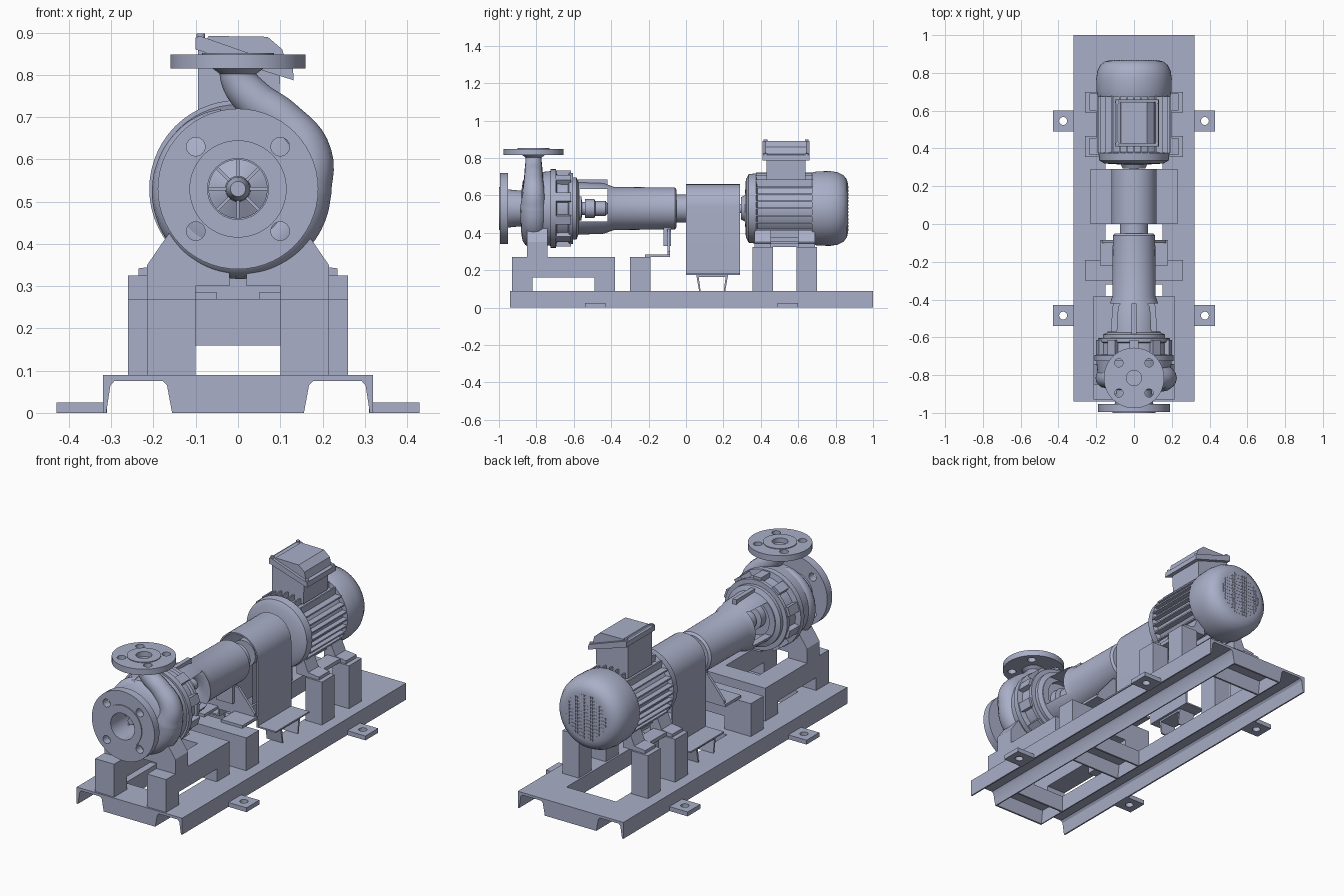
import bpy, bmesh
from math import cos, sin, pi, radians, sqrt
from mathutils import Matrix, Vector

default_cube = bpy.data.objects.get("Cube")
if default_cube:
    bpy.data.objects.remove(default_cube, do_unlink=True)

steel = bpy.data.materials.new("blue_grey_steel")
steel.use_nodes = True
steel.diffuse_color = (.40, .43, .58, 1)
steel.node_tree.nodes["Principled BSDF"].inputs["Base Color"].default_value = steel.diffuse_color

AXIS = .53  # height of the shaft line


def place(name, mesh):
    """Link a mesh as a named, shaded, coloured object."""
    mesh.materials.clear()
    mesh.materials.append(steel)
    mesh.polygons.foreach_set("use_smooth", [True] * len(mesh.polygons))
    mesh.set_sharp_from_angle(angle=radians(32))
    obj = bpy.data.objects.new(name, mesh)
    bpy.context.scene.collection.objects.link(obj)
    return obj


def finish(name, bm):
    bmesh.ops.remove_doubles(bm, verts=bm.verts[:], dist=.00001)
    bmesh.ops.recalc_face_normals(bm, faces=bm.faces[:])
    mesh = bpy.data.meshes.new(name)
    bm.to_mesh(mesh)
    bm.free()
    return place(name, mesh)


def add_box(bm, x, y, z, turn=Matrix()):
    """Add a box given its (low, high) range on every axis."""
    middle = Vector([(a + b) / 2 for a, b in (x, y, z)])
    size = [b - a for a, b in (x, y, z)]
    matrix = turn @ Matrix.Translation(middle) @ Matrix.Diagonal((*size, 1))
    bmesh.ops.create_cube(bm, size=1, matrix=matrix)


def box(name, x, y, z, mirror=False):
    bm = bmesh.new()
    add_box(bm, x, y, z)
    if mirror:
        add_box(bm, (-x[1], -x[0]), y, z)
    return finish(name, bm)


def prism(name, points, axis, low, high, mirror=False):
    """Extrude an outline along x or y, optionally mirrored across x."""
    bm = bmesh.new()
    for side in ((1, -1) if mirror else (1,)):
        def spot(p, d):
            v = (d, p[0], p[1]) if axis == "x" else (p[0], d, p[1])
            return bm.verts.new((v[0] * side, v[1], v[2]))
        face = bm.faces.new([spot(p, low) for p in points])
        shift = (side * (high - low), 0, 0) if axis == "x" else (0, high - low, 0)
        top = bmesh.ops.extrude_face_region(bm, geom=[face])["geom"]
        moved = [v for v in top if isinstance(v, bmesh.types.BMVert)]
        bmesh.ops.translate(bm, verts=moved, vec=shift)
        if not face.is_valid:
            continue
    return finish(name, bm)


def lathe(name, profile, closed=False, upright=None):
    """Spin (radius, position) points round the shaft, or round a vertical axis."""
    bm = bmesh.new()
    if upright:
        centre, axis = Vector((*upright, 0)), (0, 0, 1)
        verts = [bm.verts.new(centre + Vector((r, 0, p))) for r, p in profile]
    else:
        centre, axis = Vector((0, 0, AXIS)), (0, 1, 0)
        verts = [bm.verts.new((r, p, AXIS)) for r, p in profile]
    edges = [bm.edges.new(pair) for pair in zip(verts, verts[1:])]
    if closed:
        edges.append(bm.edges.new((verts[-1], verts[0])))
    bmesh.ops.spin(bm, geom=verts + edges, cent=centre, axis=axis, angle=2 * pi, steps=56)
    return finish(name, bm)


def add_rod(bm, centre, radius, length, axis):
    turn = {"x": Matrix.Rotation(pi / 2, 4, "Y"), "y": Matrix.Rotation(pi / 2, 4, "X"), "z": Matrix()}[axis]
    bmesh.ops.create_cone(bm, cap_ends=True, segments=24, radius1=radius, radius2=radius,
                          depth=length, matrix=Matrix.Translation(centre) @ turn)


def carve(obj, bm):
    """Cut the cutter geometry out of an object and bake the result."""
    cutter = finish("cutter", bm)
    cutter.hide_render = True
    mod = obj.modifiers.new("holes", "BOOLEAN")
    mod.object, mod.operation, mod.solver = cutter, "DIFFERENCE", "EXACT"
    graph = bpy.context.evaluated_depsgraph_get()
    baked = bpy.data.meshes.new_from_object(obj.evaluated_get(graph))
    name = obj.name
    bpy.data.objects.remove(obj)
    bpy.data.objects.remove(cutter)
    place(name, baked)


# Base frame: two long channels, cross channels and anchor lugs
prism("base_channel", [(.32, 0), (.32, .09), (.15, .09), (.15, 0), (.156, 0), (.168, .065), (.178, .076),
                       (.292, .076), (.302, .065), (.312, 0)], "y", -.94, 1, mirror=True)
for label, start in (("front", -.94), ("middle", -.32), ("rear", .82)):
    w = .18
    outline = [(0, 0), (0, .09), (w, .09), (w, 0), (w - .01, 0), (w - .02, .075), (.02, .075), (.01, 0)]
    prism(label + "_cross_channel", [(start + y, z) for y, z in outline], "x", -.155, .155)
for y in (-.485, .545):
    lugs = box("anchor_lug", (.31, .43), (y - .055, y + .055), (0, .024), mirror=True)
    bm = bmesh.new()
    for x in (-.375, .375):
        add_rod(bm, (x, y, 0), .021, .1, "z")
    carve(lugs, bm)

# Pump stand: bridge shaped side beams and a rear tie
prism("pump_stand_beam", [(-.93, .09), (-.93, .27), (-.38, .27), (-.38, .09), (-.49, .09), (-.49, .16),
                          (-.82, .16), (-.82, .09)], "x", .1, .215, mirror=True)
box("pump_stand_tie", (-.1, .1), (-.49, -.38), (.16, .27))
portal = [(-.26, .09), (-.26, .27), (.26, .27), (.26, .09), (.1, .09), (.1, .16), (-.1, .16), (-.1, .09)]
prism("bearing_stand", portal, "y", -.3, -.19)

# Motor stands and feet
for y in (.355, .59):
    box("motor_stand", (.16, .26), (y, y + .11), (.09, .325), mirror=True)
    prism("motor_foot", [(.1, .325), (.235, .325), (.235, .342), (.17, .35), (.14, .42), (.1, .42)],
          "y", y + .01, y + .1, mirror=True)
box("motor_foot_rail", (.12, .2), (.37, .69), (.325, .345), mirror=True)

# Coupling guard: thin arched hood with side wings on small channel legs
arch = lambda r: [(r * cos(pi * i / 20), .54 + r * sin(pi * i / 20)) for i in range(21)]
hood = [(.12, .178)] + arch(.12) + [(-.12, .178), (-.112, .178)] + arch(.112)[::-1] + [(.112, .178)]
prism("coupling_guard", hood, "y", 0, .29)
box("guard_wing", (.112, .23), (0, .29), (.174, .182), mirror=True)
prism("guard_leg", [(.07, .09), (.055, .174), (.225, .174), (.21, .09), (.202, .09), (.212, .164),
                    (.068, .164), (.078, .09)], "x", .125, .22, mirror=True)

# Pump casing with suction flange
casing = lathe("pump_casing", [(.072, -1), (.115, -1), (.115, -.995), (.19, -.995), (.19, -.952), (.102, -.952),
                               (.095, -.88), (.15, -.872), (.188, -.84), (.2, -.72), (.072, -.72)], closed=True)
bm = bmesh.new()
for sx in (-.1, .1):
    for sz in (-.1, .1):
        add_rod(bm, (sx, -.98, AXIS + sz), .022, .12, "y")
carve(casing, bm)

# Spiral volute rising into the discharge neck
path = [(.15 * cos(radians(a)), AXIS + .15 * sin(radians(a)), .045 + .027 * (a - 100) / 260)
        for a in range(100, 361, 20)]
path += [(.162, .61, .06), (.105, .69, .051), (.035, .745, .047), (.002, .79, .043), (0, .825, .043)]
curve = bpy.data.curves.new("volute_path", "CURVE")
curve.dimensions, curve.bevel_depth, curve.bevel_resolution = "3D", 1, 6
curve.resolution_u, curve.use_fill_caps = 6, True
spline = curve.splines.new("BEZIER")
spline.bezier_points.add(len(path) - 1)
for point, (x, z, r) in zip(spline.bezier_points, path):
    point.co, point.radius = (x, -.815, z), r
    point.handle_left_type = point.handle_right_type = "AUTO"
helper = bpy.data.objects.new("volute_path", curve)
bpy.context.scene.collection.objects.link(helper)
volute = bpy.data.meshes.new_from_object(helper.evaluated_get(bpy.context.evaluated_depsgraph_get()))
bpy.data.objects.remove(helper)
place("volute", volute)

# Discharge flange
flange = lathe("discharge_flange", [(.04, .8), (.06, .815), (.16, .815), (.16, .848), (.085, .848), (.085, .852),
                                    (.04, .852)], closed=True, upright=(0, -.815))
bm = bmesh.new()
for sx in (-.08, .08):
    for sy in (-.08, .08):
        add_rod(bm, (sx, -.815 + sy, .83), .022, .1, "z")
carve(flange, bm)

# Impeller seen through the suction eye
lathe("impeller_hub", [(0, -.93), (.018, -.93), (.028, -.9), (.03, -.86), (.07, -.84), (.07, -.82), (0, -.82)])
bm = bmesh.new()
for i in range(8):
    turn = Matrix.Translation((0, 0, AXIS)) @ Matrix.Rotation(i * pi / 4, 4, "Y")
    add_box(bm, (.02, .07), (-.88, -.83), (-.004, .004), turn)
finish("impeller_vanes", bm)

# Pump feet
prism("pump_foot", [(.1, .27), (.215, .27), (.215, .35), (.16, .43), (.09, .4), (.02, .36), (.02, .3), (.1, .3)],
      "y", -.85, -.74, mirror=True)

# Ribbed casing cover
lathe("casing_cover", [(0, -.725), (.21, -.725), (.21, -.695), (.18, -.69), (.178, -.63), (.19, -.625),
                       (.19, -.605), (.1, -.6), (0, -.6)])
bm = bmesh.new()
for i in range(10):
    turn = Matrix.Translation((0, 0, AXIS)) @ Matrix.Rotation((i + .5) * pi / 5, 4, "Y")
    add_box(bm, (.15, .204), (-.7, -.615), (-.024, .024), turn)
finish("cover_lugs", bm)

# Bearing frame: flared lantern with side windows, then the bearing housing
frame = lathe("bearing_frame", [(.105, -.61), (.165, -.61), (.165, -.585), (.14, -.575), (.135, -.44), (.115, -.385),
                                (.112, -.06), (.1, -.05), (.03, -.05), (.03, -.39), (.105, -.43)], closed=True)
bm = bmesh.new()
add_box(bm, (-.3, .3), (-.57, -.42), (.46, .635))
carve(frame, bm)
lathe("pump_shaft", [(0, -.61), (.065, -.61), (.065, -.56), (.035, -.555), (.035, -.54), (.05, -.54), (.05, -.49),
                     (.04, -.485), (.04, -.43), (.028, -.42), (.028, -.06), (.075, -.06), (.075, .0),
                     (.03, .0), (.03, .05), (.07, .05), (.07, .22), (.025, .22), (.025, .31), (0, .31)])
box("frame_top_rib", (-.012, .012), (-.6, -.42), (.64, .685))

# Bearing support bracket
prism("bracket_plate", [(-.07, .42), (.07, .42), (.17, .3), (.17, .27), (-.17, .27), (-.17, .3)], "y", -.1, -.085)
box("bracket_block", (-.05, .05), (-.12, -.08), (.33, .44))
box("bracket_foot", (.05, .18), (-.22, -.085), (.27, .285), mirror=True)

# Motor: end shield, finned body and domed fan cover
lathe("motor_body", [(0, .295), (.06, .295), (.07, .315), (.155, .32), (.183, .335), (.188, .375), (.165, .382),
                     (.165, .69), (0, .69)])
lathe("fan_cover", [(0, .675), (.192, .675), (.198, .7), (.2, .77), (.194, .81), (.178, .842), (.155, .86),
                    (.13, .866), (0, .866)])
bm = bmesh.new()
for i in range(-3, 4):
    c = i * .038
    reach = sqrt(.192 ** 2 - c * c)
    add_box(bm, (-reach, reach), (.375, .68), (AXIS + c - .004, AXIS + c + .004))
    add_box(bm, (c - .004, c + .004), (.375, .68), (AXIS - reach, AXIS + reach))
finish("cooling_fins", bm)
bm = bmesh.new()
for i in range(-9, 10):
    for j in range(-6, 7):
        x, z = i * .013, j * .019
        if x * x + z * z < .0146:
            add_box(bm, (x - .003, x + .003), (.864, .868), (AXIS + z - .006, AXIS + z + .006))
finish("fan_grille", bm)

# Terminal box with sloping lid
prism("terminal_box", [(-.095, .68), (.095, .68), (.1, .81), (-.095, .87)], "y", .43, .64)
prism("terminal_lid_rim", [(-.1, .86), (-.1, .888), (-.09, .892), (.13, .815), (.132, .787)], "y", .41, .66)
prism("terminal_lid", [(-.08, .87), (-.07, .892), (.07, .89), (.105, .86), (.118, .805)], "y", .425, .645)
bm = bmesh.new()
for x, z in ((-.088, .888), (.12, .815)):
    for y in (.425, .645):
        add_rod(bm, (x, y, z), .01, .02, "z")
finish("lid_screws", bm)
